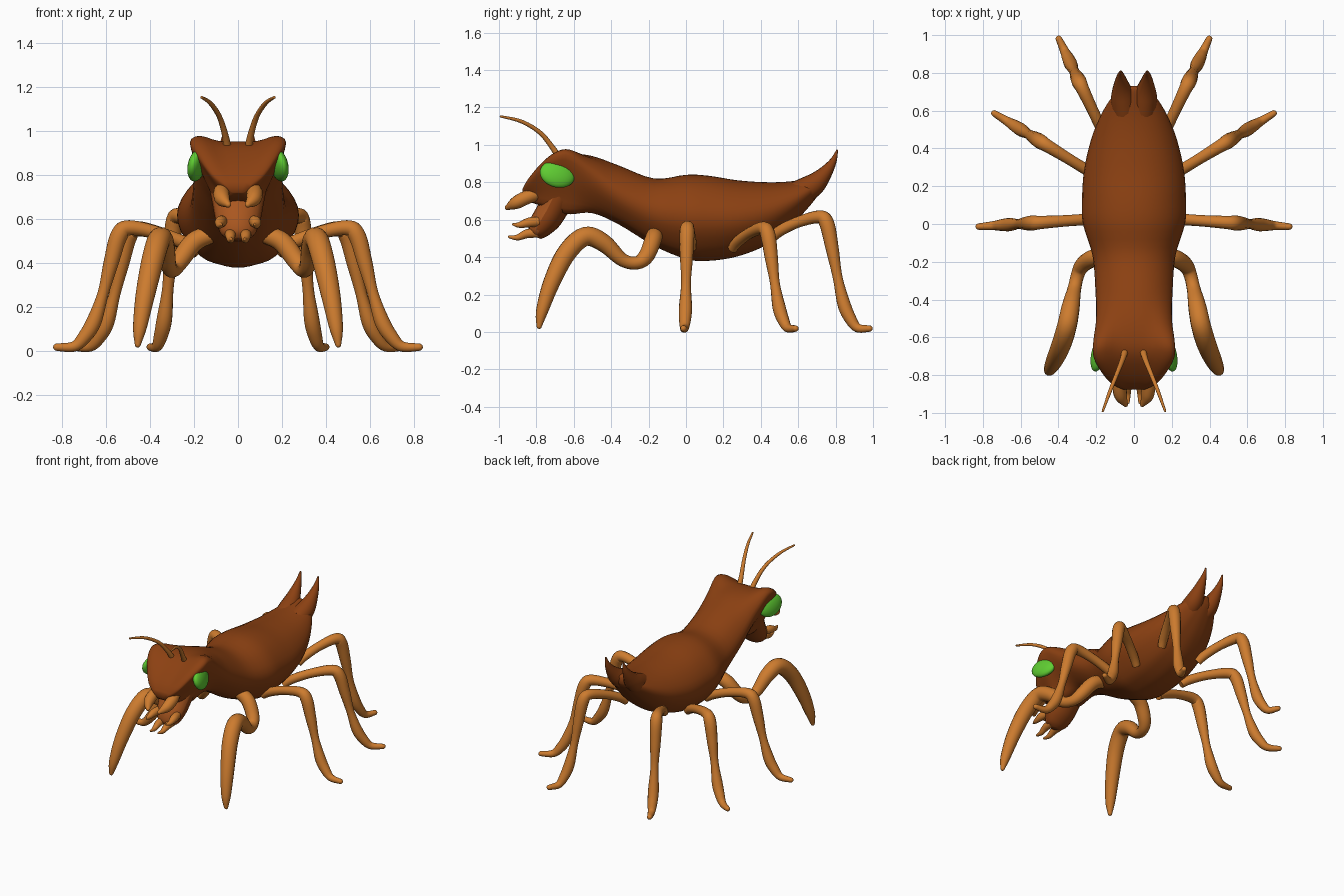
import bpy, bmesh, math
from mathutils import Vector

cube = bpy.data.objects.get("Cube")
if cube:
    bpy.data.objects.remove(cube, do_unlink=True)


def material(name, rgb):
    m = bpy.data.materials.new(name)
    m.use_nodes = True
    m.diffuse_color = (*rgb, 1)
    m.node_tree.nodes["Principled BSDF"].inputs["Base Color"].default_value = (*rgb, 1)
    return m


SHELL = material("dark_brown_shell", (0.26, 0.052, 0.006))
LIMB = material("orange_limb", (0.61, 0.2, 0.028))
JAW = material("rust_jaw", (0.40, 0.095, 0.014))
EYE = material("green_eye", (0.115, 0.61, 0.032))


def spline(points, steps, closed=False):
    """Catmull-Rom through points of any dimension."""
    n, out = len(points), []
    pick = (lambda i: points[i % n]) if closed else (lambda i: points[max(0, min(n - 1, i))])
    for i in range(n if closed else n - 1):
        quad = list(zip(pick(i - 1), pick(i), pick(i + 1), pick(i + 2)))
        for s in range(steps):
            t = s / steps
            out.append([b + 0.5 * t * (c - a + t * (2*a - 5*b + 4*c - d + t * (3*(b - c) + d - a)))
                        for a, b, c, d in quad])
    return out if closed else out + [list(points[-1])]


def loft(name, rings, mat):
    """Skin a list of equal rings and cap both ends."""
    bm = bmesh.new()
    loops = [[bm.verts.new(p) for p in ring] for ring in rings]
    n = len(loops[0])
    for a, b in zip(loops, loops[1:]):
        for i in range(n):
            bm.faces.new((a[i], a[(i + 1) % n], b[(i + 1) % n], b[i]))
    bm.faces.new(loops[0])
    bm.faces.new(loops[-1])
    bmesh.ops.recalc_face_normals(bm, faces=bm.faces)
    mesh = bpy.data.meshes.new(name)
    bm.to_mesh(mesh)
    bm.free()
    obj = bpy.data.objects.new(name, mesh)
    bpy.context.collection.objects.link(obj)
    mesh.materials.append(mat)
    smooth(obj)
    return obj


def smooth(obj):
    bpy.ops.object.select_all(action='DESELECT')
    obj.select_set(True)
    bpy.context.view_layer.objects.active = obj
    bpy.ops.object.shade_smooth_by_angle(angle=math.radians(60))


def tube(name, path, mat, sides=14):
    """Round limb through (x, y, z, radius) points, with a rounded tip."""
    pts = spline(path, 6)
    centres = [Vector(p[:3]) for p in pts]
    radii = [max(p[3], 0.002) for p in pts]
    end_dir = (centres[-1] - centres[-2]).normalized()
    last, r = centres[-1], radii[-1]
    for a in (0.5, 1.0, 1.4):
        centres.append(last + end_dir * r * math.sin(a))
        radii.append(r * math.cos(a))
    rings, u = [], None
    for i, c in enumerate(centres):
        t = (centres[min(i + 1, len(centres) - 1)] - centres[max(i - 1, 0)]).normalized()
        u = (t.orthogonal() if u is None else u - t * u.dot(t)).normalized()
        v = t.cross(u)
        rings.append([c + radii[i] * (u * math.cos(k * math.tau / sides) + v * math.sin(k * math.tau / sides))
                      for k in range(sides)])
    return loft(name, rings, mat)


def pair(name, path, mat):
    for side, s in (("left", 1), ("right", -1)):
        tube(f"{side}_{name}", [(s * x, y, z, r) for x, y, z, r in path], mat)


# Body and skull: half cross-sections blended from trunk to head
TRUNK = [(0, 1), (.4, .96), (.75, .83), (1, .6), (.96, .36), (.62, .11), (.3, .03), (0, 0)]
HEAD = [(0, .91), (.4, .92), (.8, 1), (1, .92), (.84, .62), (.6, .28), (.4, 0), (0, 0)]
# y, top, bottom, half width, head blend
STATIONS = [
    (-.875, .765, .72, .06, .6), (-.845, .82, .70, .12, .8), (-.78, .895, .68, .175, 1),
    (-.70, .96, .65, .215, 1), (-.62, .98, .635, .215, .9), (-.50, .95, .635, .2, .35),
    (-.36, .89, .575, .2, 0), (-.17, .82, .46, .215, 0), (0, .84, .39, .265, 0),
    (.12, .835, .38, .27, 0), (.28, .81, .405, .26, 0), (.44, .80, .47, .225, 0),
    (.56, .805, .565, .18, 0), (.65, .82, .66, .13, 0), (.71, .83, .735, .08, 0),
    (.73, .82, .77, .045, 0)]
rings = []
for y, top, bottom, width, blend in spline(STATIONS, 4):
    half = [(a[0] + (b[0] - a[0]) * blend, a[1] + (b[1] - a[1]) * blend) for a, b in zip(TRUNK, HEAD)]
    outline = half + [(-x, z) for x, z in half[-2:0:-1]]
    rings.append([(x * width, y, bottom + z * (top - bottom)) for x, z in spline(outline, 3, True)])
loft("body", rings, SHELL)

# Twin tail points
pair("tail_point", [(.05, .60, .74, .07), (.06, .68, .785, .062), (.067, .74, .845, .04),
                    (.07, .785, .91, .02), (.07, .808, .97, .005)], SHELL)

# Lower jaw: lofted downwards, front faces lighter
rings = []
for y, z, w, d in spline([(-.67, .74, .13, .09), (-.71, .66, .115, .08), (-.755, .585, .1, .075),
                          (-.79, .53, .075, .052), (-.80, .505, .035, .025)], 4):
    rings.append([(w * math.cos(a), y + d * math.sin(a), z - .3 * d * math.sin(a))
                  for a in (k * math.tau / 20 for k in range(20))])
jaw = loft("lower_jaw", rings, SHELL)
jaw.data.materials.append(JAW)
for f in jaw.data.polygons:
    f.material_index = int(f.normal.y < -0.3)

# Mouthparts
pair("mandible", [(.06, -.80, .735, .035), (.075, -.85, .72, .037), (.07, -.91, .69, .034),
                  (.045, -.955, .665, .014)], LIMB)
pair("outer_palp", [(.07, -.79, .59, .026), (.08, -.84, .585, .026), (.083, -.89, .572, .016),
                    (.075, -.925, .575, .006)], LIMB)
pair("inner_palp", [(.035, -.79, .53, .026), (.035, -.85, .525, .024), (.033, -.90, .505, .016),
                    (.03, -.945, .508, .007)], LIMB)

# Antennae
pair("antenna", [(.045, -.66, .90, .02), (.058, -.71, .98, .015), (.085, -.78, 1.065, .012),
                 (.125, -.88, 1.125, .01), (.165, -.99, 1.152, .006)], LIMB)

# Eyes
for side, s in (("left", 1), ("right", -1)):
    bpy.ops.mesh.primitive_uv_sphere_add(segments=28, ring_count=16, location=(s * .187, -.688, .843))
    eye = bpy.context.object
    eye.name = f"{side}_eye"
    eye.scale = (.036, .096, .073)
    eye.rotation_euler = (math.radians(-12), math.radians(-s * 14), math.radians(s * 14))
    eye.data.materials.append(EYE)
    smooth(eye)

# Grasping front legs
pair("front_leg", [(.12, -.165, .53, .04), (.2, -.175, .495, .046), (.265, -.21, .41, .043),
                   (.295, -.26, .37, .036), (.315, -.34, .385, .036), (.335, -.44, .475, .048),
                   (.355, -.54, .51, .052), (.385, -.64, .42, .052), (.42, -.72, .26, .045),
                   (.445, -.77, .11, .032), (.455, -.785, .03, .014)], LIMB)

# Walking legs: one shape (reach, height, radius) placed along three directions
GAIT = [(-.1, -.04, .026), (0, 0, .03), (.2, .045, .03), (.42, .07, .035), (.5, .035, .04),
        (.56, -.09, .035), (.62, -.23, .026), (.69, -.36, .035), (.76, -.43, .032),
        (.84, -.475, .024), (.97, -.478, .017)]
LEGS = {"second_leg": ((.24, .025, .49), (.84, -.015)),
        "third_leg": ((.24, .28, .485), (.755, .595)),
        "rear_leg": ((.175, .51, .545), (.405, .995))}
for name, ((bx, by, bz), (ex, ey)) in LEGS.items():
    sole = .015 / .478
    pair(name, [(bx + (ex - bx) * t, by + (ey - by) * t,
                 bz + h * ((bz - .018) / .478 if h < -.05 else 1), r) for t, h, r in GAIT], LIMB)
